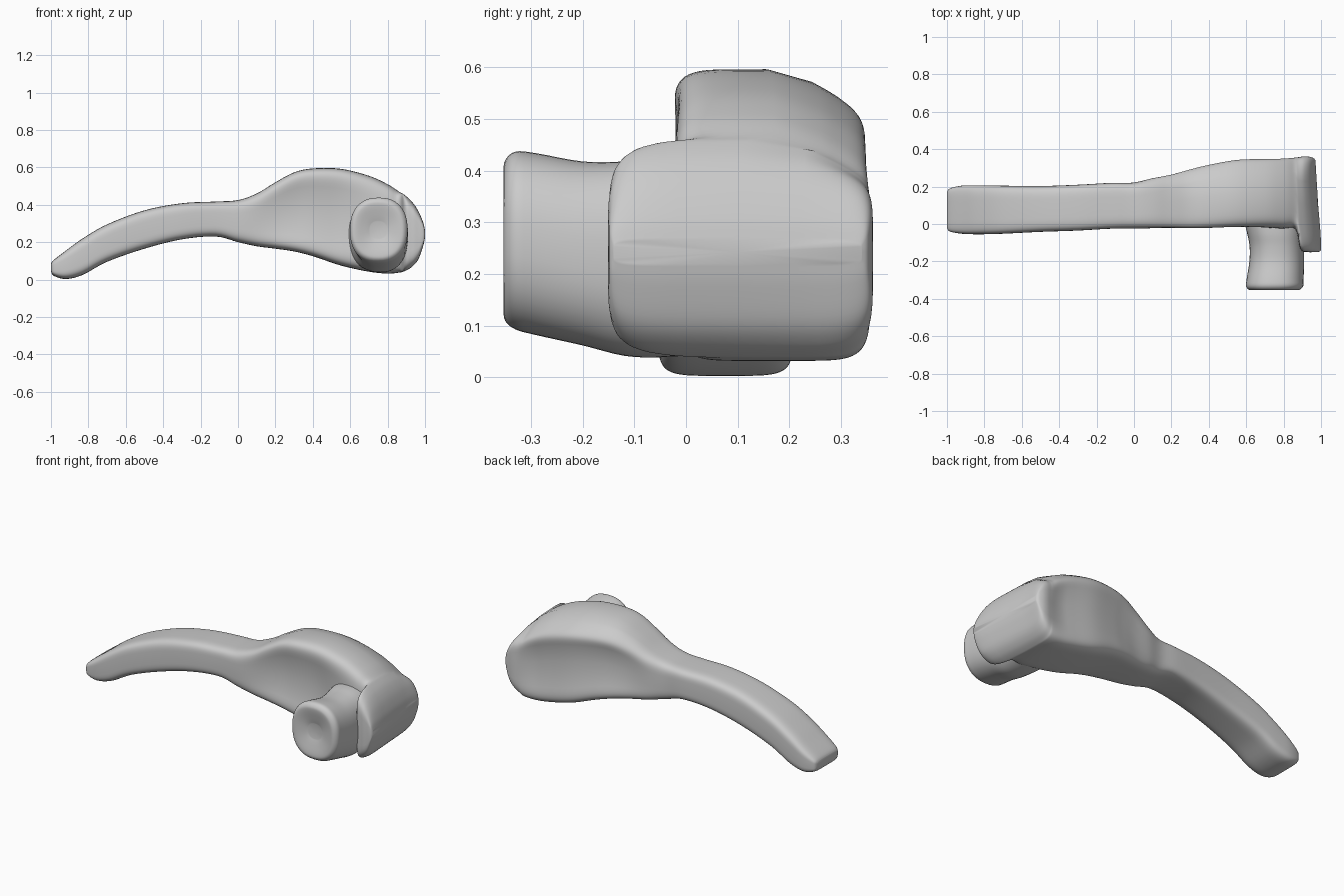
import bpy, bmesh, math
from mathutils import Vector


def catmull(keys, steps):
    """Smooth interpolation through a list of tuples."""
    out = []
    n = len(keys)
    for i in range(n - 1):
        p = [keys[max(0, min(n - 1, i + k))] for k in (-1, 0, 1, 2)]
        for s in range(steps):
            t = s / steps
            out.append([0.5 * (2 * b + (c - a) * t + (2 * a - 5 * b + 4 * c - d) * t * t
                               + (3 * b - a - 3 * c + d) * t ** 3) for a, b, c, d in zip(*p)])
    out.append(list(keys[-1]))
    return out


def sgn_pow(v, e):
    return math.copysign(abs(v) ** e, v)


def ramp(v, a, b):
    t = max(0.0, min(1.0, (v - a) / (b - a)))
    return t * t * (3 - 2 * t)


def loft(name, rings):
    """Skin closed rings and cap both ends."""
    bm = bmesh.new()
    rows = [[bm.verts.new(p) for p in r] for r in rings]
    n = len(rows[0])
    for a, b in zip(rows, rows[1:]):
        for i in range(n):
            j = (i + 1) % n
            bm.faces.new((a[i], a[j], b[j], b[i]))
    for r in (rows[0], rows[-1]):
        c = bm.verts.new(sum((v.co for v in r), Vector()) / n)
        for i in range(n):
            bm.faces.new((r[i], r[(i + 1) % n], c))
    bmesh.ops.recalc_face_normals(bm, faces=bm.faces)
    me = bpy.data.meshes.new(name)
    bm.to_mesh(me)
    bm.free()
    me.polygons.foreach_set("use_smooth", [True] * len(me.polygons))
    ob = bpy.data.objects.new(name, me)
    bpy.context.collection.objects.link(ob)
    return ob


# Lever body stations: x, top z, bottom z, front y, back y
stations = [
    (-1.0, 0.085, 0.045, -0.02, 0.17), (-0.985, 0.105, 0.02, -0.04, 0.19),
    (-0.92, 0.155, 0.003, -0.052, 0.205), (-0.83, 0.22, 0.025, -0.055, 0.207),
    (-0.7, 0.295, 0.095, -0.052, 0.205), (-0.5, 0.37, 0.165, -0.042, 0.203),
    (-0.3, 0.408, 0.215, -0.035, 0.21), (-0.12, 0.417, 0.23, -0.025, 0.22),
    (0.0, 0.425, 0.2, -0.025, 0.222), (0.1, 0.46, 0.178, -0.028, 0.25),
    (0.2, 0.52, 0.165, -0.032, 0.275), (0.3, 0.573, 0.15, -0.036, 0.305),
    (0.4, 0.594, 0.125, -0.036, 0.33), (0.55, 0.592, 0.075, -0.03, 0.357),
    (0.7, 0.555, 0.042, -0.025, 0.362), (0.8, 0.51, 0.032, -0.025, 0.363),
    (0.865, 0.47, 0.037, -0.03, 0.363), (0.89, 0.455, 0.043, -0.135, 0.363),
    (0.93, 0.42, 0.065, -0.15, 0.363), (0.965, 0.37, 0.105, -0.15, 0.36),
    (0.99, 0.31, 0.175, -0.148, 0.352), (1.0, 0.265, 0.22, -0.14, 0.34)]

rings = []
N = 64
for x, zt, zb, yf, yb in catmull(stations, 5):
    cy, cz, hy, hz = (yf + yb) / 2, (zt + zb) / 2, (yb - yf) / 2, (zt - zb) / 2
    head = ramp(x, 0.0, 0.35)
    e = 0.42 - 0.1 * head
    ring = []
    for k in range(N):
        a = 2 * math.pi * k / N
        u, v = sgn_pow(math.cos(a), e), sgn_pow(math.sin(a), e)
        y, z = cy + hy * u, cz + hz * v
        # dished faces on the head
        dish = max(0, 1 - v * v) ** 1.5
        if u > 0:
            y -= 0.035 * dish * u ** 4 * head * (1 - ramp(x, 0.75, 0.96))
        else:
            y += 0.04 * dish * u ** 4 * head * (1 - ramp(x, 0.5, 0.8))
        # top of the head falls away towards the back
        if v > 0:
            z -= 0.075 * v * ramp(y, 0.16, 0.38) * head * (1 - ramp(x, 0.85, 1.0))
        # nose leans in slightly towards the back
        xs = x - 0.03 * ramp(x, 0.8, 1.0) * ramp(y, -0.13, 0.3)
        ring.append((xs, y, z))
    rings.append(ring)
loft("lever_body", rings)

# Spindle boss: y, centre x, centre z, x radius, z radius
boss = [
    (-0.333, 0.75, 0.265, 0.045, 0.045), (-0.342, 0.75, 0.265, 0.075, 0.08),
    (-0.352, 0.75, 0.265, 0.115, 0.13), (-0.35, 0.75, 0.265, 0.138, 0.155),
    (-0.33, 0.752, 0.265, 0.153, 0.172), (-0.29, 0.755, 0.258, 0.152, 0.176),
    (-0.2, 0.763, 0.24, 0.146, 0.178), (-0.12, 0.763, 0.23, 0.145, 0.188),
    (-0.05, 0.757, 0.232, 0.152, 0.193), (0.03, 0.75, 0.235, 0.165, 0.19)]
rings = []
for y, cx, cz, rx, rz in catmull(boss, 4):
    ring = []
    for k in range(48):
        a = 2 * math.pi * k / 48
        # softly squared outline
        ring.append((cx + rx * sgn_pow(math.cos(a), 0.85), y,
                     cz + rz * sgn_pow(math.sin(a), 0.85)))
    rings.append(ring)
loft("spindle_boss", rings)
